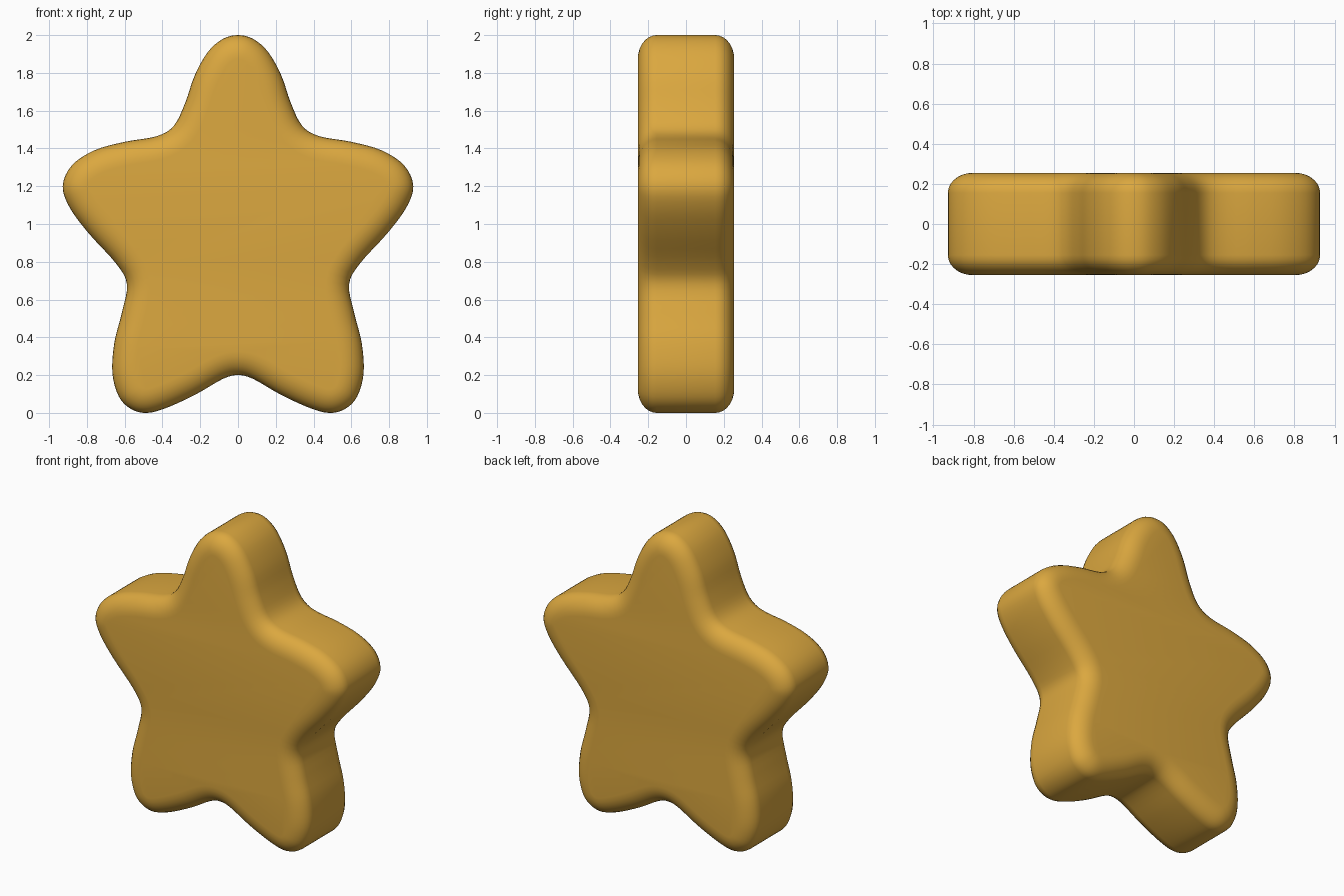
import bpy
import bmesh
import math
from mathutils import Vector

default = bpy.data.objects.get("Cube")
if default:
    bpy.data.objects.remove(default, do_unlink=True)

HALF_DEPTH = 0.255
EDGE_INSET = 0.125   # rounding measured across the face
EDGE_DEPTH = 0.10    # rounding measured along the thickness
EDGE_STEPS = 7
CURVE_STEPS = 4

# Half outline (x, z) from the top tip round to the bottom notch
half = [(0, 2.0), (0.08, 1.98), (0.16, 1.91), (0.23, 1.785), (0.28, 1.64),
        (0.34, 1.52), (0.43, 1.465), (0.6, 1.435), (0.76, 1.39), (0.88, 1.31),
        (0.928, 1.2), (0.89, 1.085), (0.79, 0.95), (0.645, 0.79), (0.588, 0.68),
        (0.615, 0.53), (0.655, 0.37), (0.665, 0.21), (0.63, 0.085),
        (0.565, 0.02), (0.48, 0.0), (0.37, 0.03), (0.22, 0.1), (0.08, 0.18),
        (0, 0.2)]
control = [Vector(p) for p in half + [(-x, z) for x, z in half[-2:0:-1]]]


def smooth_loop(points, steps):
    """Closed Catmull-Rom curve through the points."""
    result = []
    n = len(points)
    for i in range(n):
        a, b, c, d = (points[(i + k) % n] for k in (-1, 0, 1, 2))
        for s in range(steps):
            t = s / steps
            result.append(0.5 * (2 * b + (c - a) * t
                                 + (2 * a - 5 * b + 4 * c - d) * t ** 2
                                 + (3 * b - a - 3 * c + d) * t ** 3))
    return result


def inward_normals(points):
    """Inward directions of a clockwise loop, evened out along it."""
    n = len(points)
    normals = []
    for i in range(n):
        t = points[(i + 2) % n] - points[i - 2]
        normals.append(Vector((t.y, -t.x)).normalized())
    for _ in range(3):
        normals = [(normals[i - 1] + normals[i] + normals[(i + 1) % n]).normalized()
                   for i in range(n)]
    return normals


outline = smooth_loop(control, CURVE_STEPS)
normals = inward_normals(outline)

# Cross-section of the rim: rounded front edge, flat side, rounded back edge
front_edge = []
for k in range(EDGE_STEPS + 1):
    a = math.pi / 2 * k / EDGE_STEPS
    front_edge.append((EDGE_INSET * (1 - math.sin(a)),
                       -HALF_DEPTH + EDGE_DEPTH * (1 - math.cos(a))))
section = front_edge + [(inset, -y) for inset, y in reversed(front_edge)]

# Sweep the section round the outline and close both faces
bm = bmesh.new()
rings = [[bm.verts.new((p.x + q.x * inset, y, p.y + q.y * inset))
          for p, q in zip(outline, normals)] for inset, y in section]
count = len(outline)
for r0, r1 in zip(rings, rings[1:]):
    for i in range(count):
        j = (i + 1) % count
        bm.faces.new((r0[i], r0[j], r1[j], r1[i]))
bm.faces.new(rings[0])
bm.faces.new(rings[-1])
bmesh.ops.recalc_face_normals(bm, faces=bm.faces[:])

mesh = bpy.data.meshes.new("star_body")
bm.to_mesh(mesh)
bm.free()
star = bpy.data.objects.new("star_body", mesh)
bpy.context.collection.objects.link(star)

# Golden yellow material
gold = bpy.data.materials.new("golden_yellow")
gold.use_nodes = True
colour = (0.71, 0.39, 0.05, 1)
gold.diffuse_color = colour
gold.node_tree.nodes["Principled BSDF"].inputs["Base Color"].default_value = colour
mesh.materials.append(gold)

# Soft shading
bpy.ops.object.select_all(action="DESELECT")
star.select_set(True)
bpy.context.view_layer.objects.active = star
bpy.ops.object.shade_smooth_by_angle(angle=math.radians(40))
